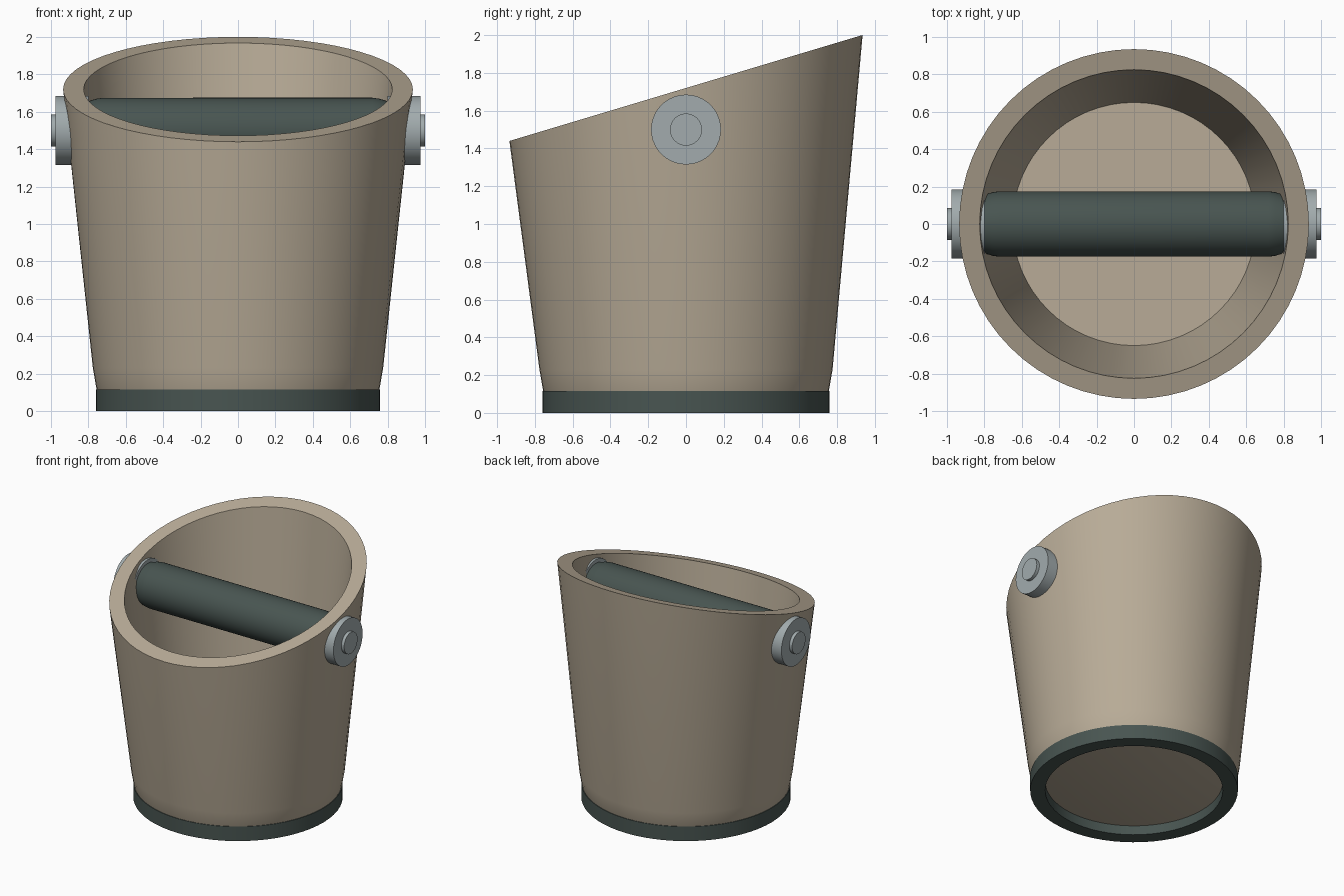
import bpy, bmesh, math
from mathutils import Matrix

if "Cube" in bpy.data.objects:
    bpy.data.objects.remove(bpy.data.objects["Cube"])


def material(name, rgb):
    m = bpy.data.materials.new(name)
    m.diffuse_color = (*rgb, 1)
    m.use_nodes = True
    m.node_tree.nodes["Principled BSDF"].inputs["Base Color"].default_value = m.diffuse_color
    return m


CLAY = material("clay", (0.48, 0.41, 0.31))
RUBBER = material("rubber", (0.065, 0.09, 0.082))
STEEL = material("steel", (0.36, 0.41, 0.42))


def lathe(name, profile, mat, segs=64, closed=False, along_x=None):
    """Revolve (radius, height, slant) points; slant shears a ring along y."""
    bm = bmesh.new()
    rings = []
    for r, z, k in profile:
        ring = []
        for i in range(segs):
            a = 2 * math.pi * i / segs
            y = r * math.sin(a)
            ring.append(bm.verts.new((r * math.cos(a), y, z + k * y)))
        rings.append(ring)
    pairs = list(zip(rings, rings[1:]))
    if closed:
        pairs.append((rings[-1], rings[0]))
    else:
        bm.faces.new(rings[0])
        bm.faces.new(rings[-1])
    for lo, hi in pairs:
        for i in range(segs):
            j = (i + 1) % segs
            bm.faces.new((lo[i], lo[j], hi[j], hi[i]))
    bmesh.ops.recalc_face_normals(bm, faces=bm.faces)
    if along_x is not None:
        bm.transform(Matrix.Translation((0, 0, along_x)) @ Matrix.Rotation(math.pi / 2, 4, 'Y'))
    me = bpy.data.meshes.new(name)
    bm.to_mesh(me)
    bm.free()
    me.materials.append(mat)
    ob = bpy.data.objects.new(name, me)
    bpy.context.collection.objects.link(ob)
    bpy.ops.object.select_all(action='DESELECT')
    ob.select_set(True)
    bpy.context.view_layer.objects.active = ob
    bpy.ops.object.shade_smooth_by_angle(angle=math.radians(30))
    return ob


# Tapered bucket with slanted rim, hollow inside
SLANT = 0.3
lathe("bucket", [
    (0.70, 0.075, 0), (0.745, 0.09, 0), (0.757, 0.12, 0), (0.776, 0.23, 0),
    (0.935, 1.72, SLANT), (0.825, 1.72, SLANT), (0.65, 0.19, 0)], CLAY)

# Foot ring
lathe("foot_ring", [(0.65, 0, 0), (0.76, 0, 0), (0.76, 0.115, 0), (0.65, 0.115, 0)],
      RUBBER, closed=True)

# Padded cross bar
AXIS = 1.5
lathe("cross_bar", [(0.155, -0.805, 0), (0.17, -0.755, 0), (0.175, -0.72, 0),
                    (0.175, 0.72, 0), (0.17, 0.755, 0), (0.155, 0.805, 0)],
      RUBBER, segs=48, along_x=AXIS)

# Round side mounts with pin heads
for side, s in (("right", 1), ("left", -1)):
    lathe(side + "_mount", [(0.185, s * 0.80, 0), (0.185, s * 0.975, 0)],
          STEEL, segs=40, along_x=AXIS)
    lathe(side + "_pin", [(0.085, s * 0.96, 0), (0.085, s * 1.0, 0)],
          STEEL, segs=32, along_x=AXIS)
